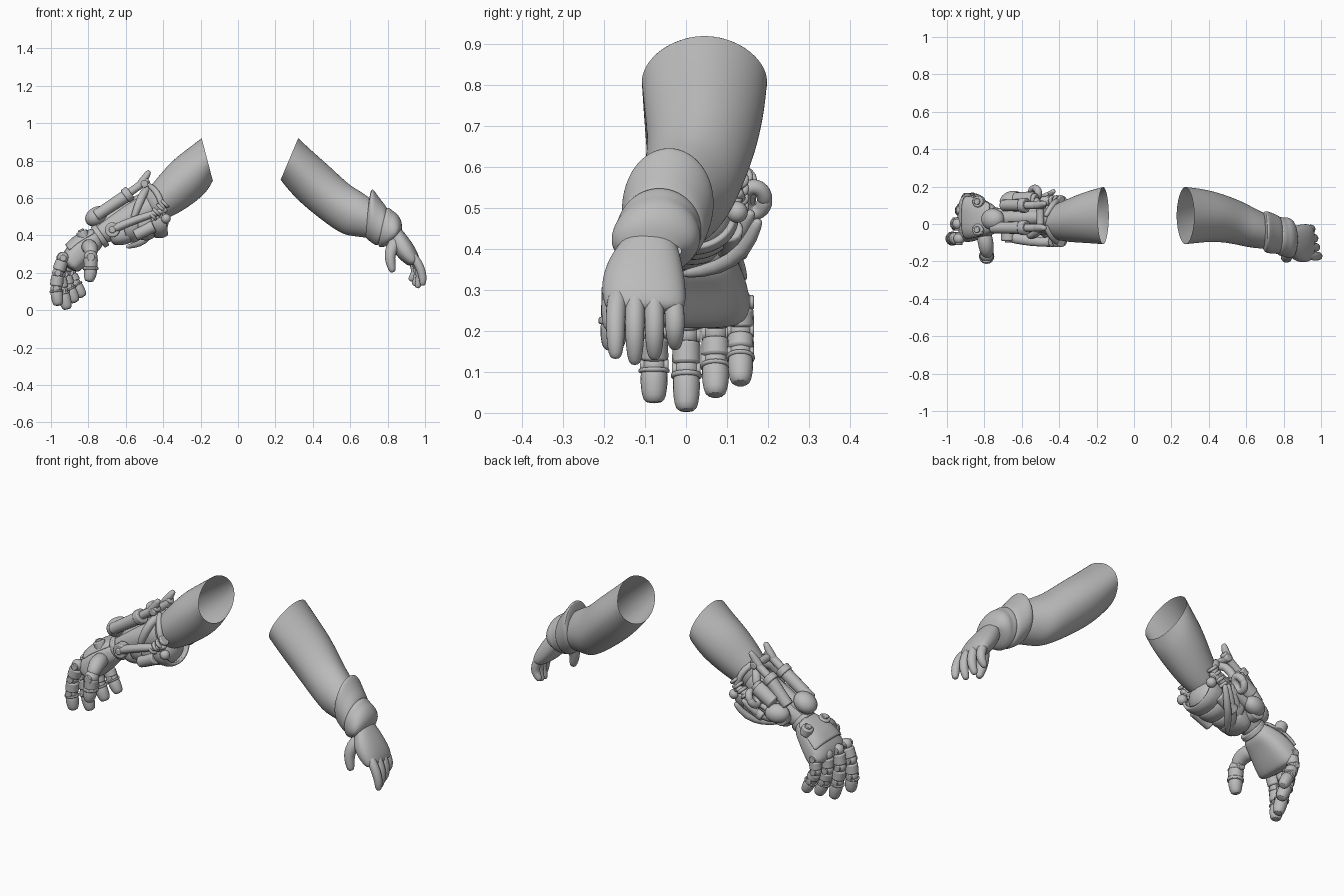
import bpy, bmesh, math
from mathutils import Vector as V

grey = bpy.data.materials.new("plain grey")
grey.diffuse_color = (0.5, 0.5, 0.5, 1)


def finish(name, bm, sub=0, angle=40, bevel=0):
    bmesh.ops.recalc_face_normals(bm, faces=bm.faces)
    me = bpy.data.meshes.new(name)
    bm.to_mesh(me)
    bm.free()
    ob = bpy.data.objects.new(name, me)
    bpy.context.collection.objects.link(ob)
    me.materials.append(grey)
    if bevel:
        m = ob.modifiers.new("bevel", 'BEVEL')
        m.width, m.segments, m.limit_method = bevel, 2, 'ANGLE'
    if sub:
        m = ob.modifiers.new("smooth", 'SUBSURF')
        m.levels = m.render_levels = sub
    bpy.ops.object.select_all(action='DESELECT')
    ob.select_set(True)
    bpy.context.view_layer.objects.active = ob
    bpy.ops.object.shade_smooth_by_angle(angle=math.radians(angle))
    return ob


def skin(bm, rings, closed=True):
    vs = [[bm.verts.new(p) for p in r] for r in rings]
    n = len(vs[0])
    for a, b in zip(vs, vs[1:]):
        for i in range(n if closed else n - 1):
            j = (i + 1) % n
            bm.faces.new((a[i], a[j], b[j], b[i]))
    return vs


def loft(name, stations, cap=(0, 0), n=18, p=1.0, sub=2, arc=(0, 1)):
    """Rings given by top x,z, bottom x,z, centre y and half width in y."""
    bm = bmesh.new()
    rings = []
    full = arc == (0, 1)
    for xt, zt, xb, zb, y, ry in stations:
        c, up = V(((xt + xb) / 2, y, (zt + zb) / 2)), V(((xt - xb) / 2, 0, (zt - zb) / 2))
        ring = []
        for i in range(n):
            f = arc[0] + (arc[1] - arc[0]) * i / (n if full else n - 1)
            a = 2 * math.pi * f
            co, si = math.cos(a), math.sin(a)
            co, si = math.copysign(abs(co) ** p, co), math.copysign(abs(si) ** p, si)
            ring.append(c + up * co + V((0, ry * si, 0)))
        rings.append(ring)
    vs = skin(bm, rings, full)
    if cap[0]:
        bm.faces.new(vs[0])
    if cap[1]:
        bm.faces.new(vs[-1])
    return finish(name, bm, sub, 60)


def tube(name, pts, radii, n=10, sub=1, flat=1.0, blunt=.55):
    """Round tube along points with rounded ends."""
    pts = [V(p) for p in pts]
    t0, t1 = (pts[0] - pts[1]).normalized(), (pts[-1] - pts[-2]).normalized()
    pts = [pts[0] + t0 * radii[0] * .6] + pts + [pts[-1] + t1 * radii[-1] * .6]
    radii = [radii[0] * blunt] + list(radii) + [radii[-1] * blunt]
    rings, u = [], None
    for i, p in enumerate(pts):
        t = (pts[min(i + 1, len(pts) - 1)] - pts[max(i - 1, 0)]).normalized()
        if u is None:
            u = V((0, 1, 0)) if abs(t.y) < .9 else V((1, 0, 0))
        u = (u - t * u.dot(t)).normalized()
        w = t.cross(u)
        rings.append([p + (u * math.cos(k) + w * math.sin(k) * flat) * radii[i]
                      for k in (2 * math.pi * j / n for j in range(n))])
    bm = bmesh.new()
    vs = skin(bm, rings)
    bm.faces.new(vs[0])
    bm.faces.new(vs[-1])
    return finish(name, bm, sub, 60)


def rod(name, p, q, r, r2=None, bevel=.006):
    p, q = V(p), V(q)
    bm = bmesh.new()
    bmesh.ops.create_cone(bm, cap_ends=True, segments=16, radius1=r, radius2=r2 or r, depth=(q - p).length)
    rot = (q - p).to_track_quat('Z', 'Y').to_matrix()
    for v in bm.verts:
        v.co = rot @ v.co + (p + q) / 2
    return finish(name, bm, 0, 40, bevel)


def ball(name, c, size, axis=(0, 0, 1)):
    bm = bmesh.new()
    bmesh.ops.create_uvsphere(bm, u_segments=18, v_segments=12, radius=1)
    rot = V(axis).to_track_quat('Z', 'Y').to_matrix()
    for v in bm.verts:
        v.co = rot @ V(a * b for a, b in zip(v.co, size)) + V(c)
    return finish(name, bm, 0, 60)


# ---- natural arm: sleeve, cuff rolls, hand ----
loft("sleeve", [(.323, .922, .227, .695, .045, .156), (.40, .85, .265, .645, .045, .15),
                (.49, .772, .335, .57, .042, .138), (.56, .705, .44, .485, .025, .127),
                (.61, .663, .555, .402, 0, .12), (.66, .635, .61, .395, -.02, .11),
                (.72, .59, .69, .385, -.04, .095)], p=1.07)
loft("upper_cuff", [(.70, .59, .68, .40, -.035, .095), (.713, .66, .685, .38, -.04, .11),
                    (.73, .64, .70, .37, -.045, .115), (.765, .59, .725, .35, -.05, .108),
                    (.80, .55, .75, .34, -.06, .105), (.80, .52, .76, .37, -.06, .09)])
loft("lower_cuff", [(.78, .53, .75, .37, -.06, .09), (.80, .56, .75, .335, -.065, .108),
                    (.83, .53, .77, .335, -.07, .104), (.85, .52, .785, .338, -.072, .112),
                    (.88, .475, .815, .355, -.08, .104), (.875, .42, .825, .37, -.085, .075)])
loft("hand", [(.86, .45, .81, .36, -.09, .068), (.895, .41, .82, .335, -.10, .09),
              (.94, .35, .85, .285, -.105, .105), (.972, .285, .89, .25, -.10, .102),
              (.97, .25, .915, .235, -.10, .09)], (0, 1), p=.85)
for nm, y, pts in [("index", -.172, ((.93, .295), (.98, .21), (.988, .142))),
                   ("middle", -.125, ((.935, .295), (.975, .20), (.96, .128))),
                   ("ring", -.077, ((.935, .295), (.965, .20), (.945, .14))),
                   ("little", -.027, ((.92, .285), (.95, .21), (.925, .165)))]:
    (a, b), (c, d), (e, f) = pts
    tube(nm + "_finger", [(a, y * .9 - .01, b), ((a + c) / 2 + .008, y, (b + d) / 2), (c, y, d),
                          ((c + e) / 2 + .004, y, (d + f) / 2), (e, y, f)],
         (.024, .026, .025, .023, .018))
tube("thumb", [(.85, -.13, .37), (.82, -.165, .33), (.808, -.18, .28), (.825, -.185, .215)],
     (.04, .036, .031, .022))

# ---- machine arm: sleeve and forearm core ----
loft("machine_arm_sleeve", [(-.195, .922, -.134, .69, .045, .156), (-.27, .865, -.165, .63, .04, .147),
                            (-.35, .805, -.235, .57, .03, .132), (-.42, .725, -.32, .515, .015, .112),
                            (-.48, .65, -.40, .48, .01, .088), (-.51, .61, -.45, .47, .01, .06)], (0, 1), p=1.05)
tube("forearm_core", [(-.44, .02, .56), (-.55, .025, .505), (-.66, .03, .45), (-.76, .025, .39)],
     (.085, .082, .07, .055), n=16)
ball("elbow_block", (-.445, .015, .475), (.075, .1, .085))

# Lower gauntlet shells, overlapping bands around the underside
for i in range(3):
    x, z = -.415 - i * .075, .397 - i * .012
    s = loft("gauntlet_band", [(x + .02, z + .18, x + .042, z + .004, .015, .108 - i * .006),
                               (x - .01, z + .18, x + .015, z - .016, .015, .118 - i * .006),
                               (x - .06, z + .15, x - .03, z - .01, .015, .11 - i * .006)],
             n=14, arc=(.22, .78))
    s.modifiers.new("thick", 'SOLIDIFY').thickness = .014
loft("wrist_shell", [(-.56, .50, -.54, .365, .015, .09), (-.64, .47, -.62, .345, .015, .085),
                     (-.70, .44, -.68, .345, .02, .07)], (1, 1), p=.8)

# Side plates with pivots, bellows and clamps on both sides
for y, yw, s in ((-.095, -.07, -1), (.125, .115, 1)):
    tube("side_bar", [(-.67, yw, .43), (-.60, (y + yw) / 2, .465), (-.50, y - .004, .50), (-.39, y, .535)],
         (.03, .03, .027, .022), flat=.8)
    rod("wrist_pivot", (-.672, yw - .03 * s, .43), (-.672, yw + .02 * s, .43), .04)
    rod("pivot_cap", (-.672, yw, .43), (-.672, yw + .03 * s, .43), .018)
    for k in range(4):
        x, z = -.385 - k * .022, .575 - k * .022
        rod("bellows_ring", (x, y, z), (x - .012, y, z - .012), .029)
    ball("elbow_knob", (-.385, y, .49), (.026, .026, .026))
    rod("side_canister", (-.45, y * .85, .45), (-.55, y * .8, .40), .034, .03)
    tube("elbow_strap", [(-.47, y * .3 + .01, .665), (-.435, y * .85, .635), (-.41, y, .58), (-.395, y, .51)],
         (.016, .018, .018, .014))

# Upper pistons and the wrist pads they push on
for y, x1, z1 in ((-.02, -.76, .505), (.10, -.70, .50)):
    rod("piston_cylinder", (-.585, y, .62), (x1, y, z1), .034, .03)
    rod("piston_shaft", (-.48, y, .70), (-.62, y, .60), .021)
    rod("piston_collar", (-.575, y, .63), (-.605, y, .608), .04)
    tube("piston_fork", [(-.478, y * 1.1, .738), (-.50, y, .70), (-.53, y, .665)], (.016, .023, .022))
    tube("clamp_arm", [(-.47, .04, .65), (-.50, y, .64), (-.53, y * 1.6 - .03, .57), (-.56, y * 1.6 - .03, .49)],
         (.02, .024, .024, .018))
ball("top_wrist_pad", (-.755, .025, .502), (.058, .066, .05), (-.5, 0, .85))
ball("rear_wrist_dome", (-.655, .13, .455), (.065, .05, .045), (-.3, .9, .4))
rod("rear_canister", (-.535, .13, .57), (-.635, .13, .51), .044, .04)
rod("canister_cap", (-.52, .13, .58), (-.54, .13, .568), .034)
rod("piston_crossbar", (-.50, -.045, .675), (-.50, .125, .675), .02)
tube("centre_spine", [(-.46, .035, .62), (-.56, .035, .56), (-.68, .03, .49), (-.76, .025, .44)],
     (.035, .045, .045, .035))

# Hose loop and hoses along the rear
loop = [(-.53 + .02 * math.sin(a), .165 + .028 * math.cos(a), .52 + .033 * math.sin(a))
        for a in (2 * math.pi * k / 12 for k in range(13))]
tube("hose_loop", loop, [.021] * 13)
for k in range(3):
    d = k * .035
    tube("rear_hose", [(-.43 - d, .175 - d * .5, .465 + d * .6), (-.47 - d, .145 - d * .4, .395 + d),
                       (-.53 - d, .08, .352 + d * .7), (-.59 - d, .0, .34 + d * .6)],
         (.015, .02, .02, .012))

# ---- machine hand ----
loft("machine_palm", [(-.73, .435, -.715, .345, .02, .062), (-.79, .42, -.755, .31, .025, .09),
                      (-.87, .385, -.80, .255, .03, .116), (-.935, .32, -.84, .21, .03, .13),
                      (-.955, .25, -.865, .20, .03, .127)], (1, 1), p=.7)
guard = loft("hand_back_plate", [(-.775, .438, -.745, .33, .03, .08), (-.83, .422, -.77, .29, .035, .105),
                                 (-.89, .39, -.81, .25, .035, .118), (-.925, .35, -.83, .23, .035, .122)],
             n=12, p=.7, arc=(-.19, .19))
guard.modifiers.new("thick", 'SOLIDIFY').thickness = .014
for y in (-.03, .12):
    rod("hand_bolt", (-.82, y, .38), (-.838, y, .423), .031)
    rod("bolt_head", (-.834, y, .415), (-.842, y, .432), .017, bevel=.003)
rod("wrist_ring", (-.725, .02, .405), (-.75, .02, .388), .068)


def joint(p, r):
    """Knuckle ball with a hinge pin across it."""
    ball("finger_knuckle", p, (r, r, r))
    rod("finger_hinge", (p[0], p[1] - r * 1.12, p[2]), (p[0], p[1] + r * 1.12, p[2]), r * .6, bevel=.003)


for nm, y, pts in [("index", -.078, ((-.935, .28), (-.963, .20), (-.972, .115), (-.962, .028))),
                   ("middle", .001, ((-.94, .28), (-.953, .19), (-.938, .105), (-.912, .006))),
                   ("ring", .072, ((-.92, .275), (-.925, .195), (-.905, .125), (-.87, .045))),
                   ("little", .133, ((-.89, .27), (-.895, .20), (-.87, .145), (-.83, .074)))]:
    P = [V((x, y, z)) for x, z in pts]
    w = .94 if nm == "little" else 1
    for k in range(3):
        a, b = P[k], P[k + 1]
        if k < 2:
            rod("machine_%s_link" % nm, a.lerp(b, .2), a.lerp(b, .84), .034 * w, .035 * w, .007)
        else:
            tube("machine_%s_tip" % nm, [a.lerp(b, .2), a.lerp(b, .55), a.lerp(b, .85)],
                 (.036 * w, .035 * w, .031 * w), blunt=.75)
            rod("tip_collar", a.lerp(b, .08), a.lerp(b, .2), .038 * w, bevel=.004)
        joint(a, .031 * w)

# Machine thumb
tube("thumb_base", [(-.80, -.06, .34), (-.79, -.12, .34), (-.785, -.155, .305)], (.045, .044, .038))
joint((-.787, -.165, .285), .037)
rod("machine_thumb_link", (-.787, -.168, .28), (-.788, -.172, .225), .039, .036, .008)
rod("thumb_collar", (-.788, -.172, .232), (-.788, -.173, .215), .041, bevel=.004)
tube("machine_thumb_tip", [(-.788, -.173, .22), (-.79, -.176, .19), (-.795, -.178, .168)],
     (.038, .036, .03), blunt=.75)
